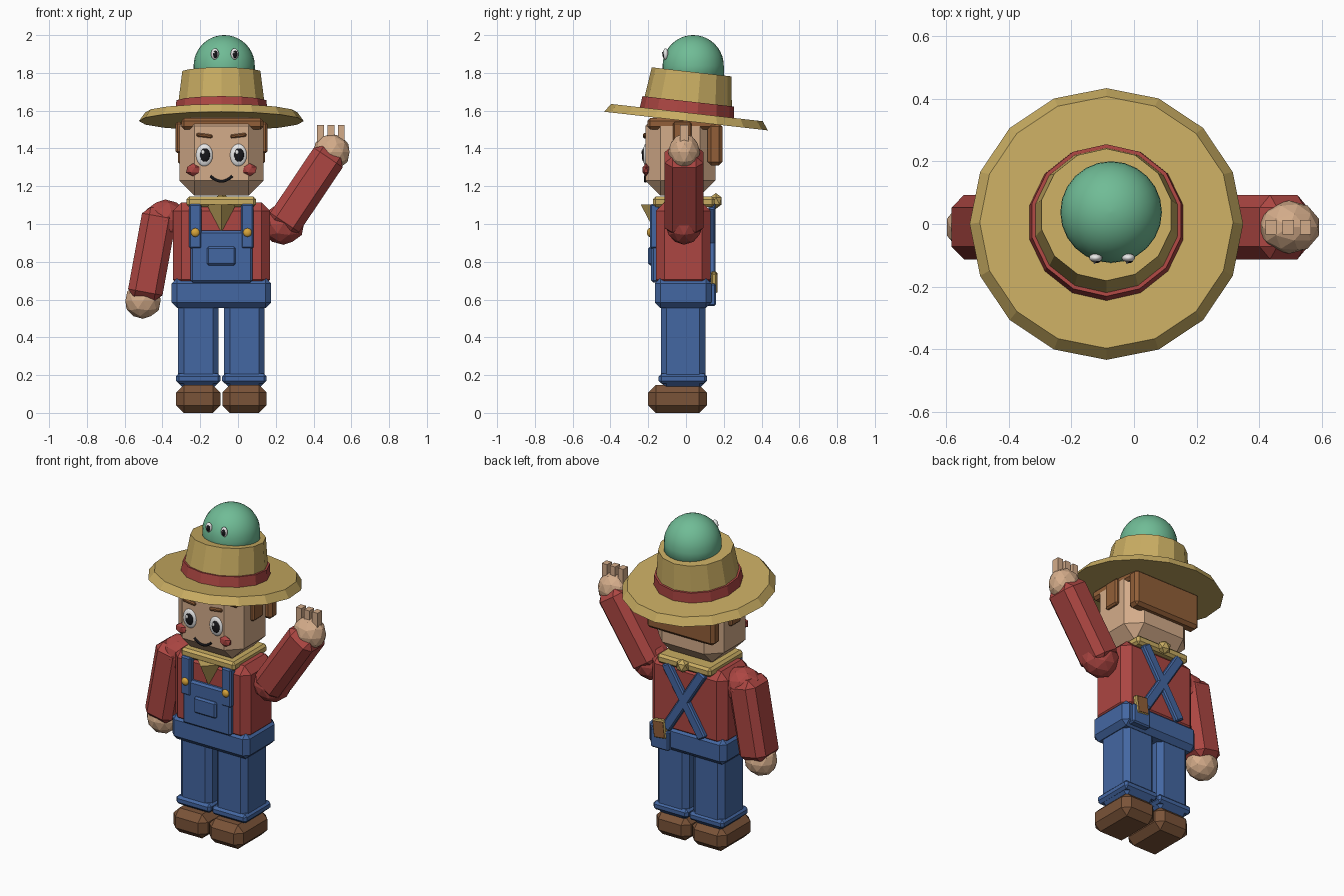
import bpy, bmesh, math
from mathutils import Matrix, Vector

if "Cube" in bpy.data.objects:
    bpy.data.objects.remove(bpy.data.objects["Cube"], do_unlink=True)

CX = -0.088  # body centre line


def material(name, rgb):
    lin = [(c / 255 / 12.92) if c < 11 else ((c / 255 + 0.055) / 1.055) ** 2.4 for c in rgb]
    m = bpy.data.materials.new(name)
    m.use_nodes = True
    m.diffuse_color = (*lin, 1)
    bsdf = m.node_tree.nodes["Principled BSDF"]
    bsdf.inputs["Base Color"].default_value = (*lin, 1)
    bsdf.inputs["Roughness"].default_value = 0.8
    return m


RED = material("shirt red", (172, 70, 66))
BLUE = material("denim blue", (68, 103, 162))
SKIN = material("skin", (212, 172, 138))
STRAW = material("straw", (200, 172, 98))
BOOT = material("boot brown", (122, 83, 56))
HAIR = material("hair brown", (146, 95, 56))
GREEN = material("mint green", (112, 188, 150))
WHITE = material("eye white", (232, 232, 232))
BLACK = material("pupil black", (22, 22, 26))
GOLD = material("button gold", (218, 166, 58))


def finish(bm, name, mat, loc=(0, 0, 0), rot=(0, 0, 0), smooth=False):
    bmesh.ops.recalc_face_normals(bm, faces=bm.faces)
    me = bpy.data.meshes.new(name)
    for f in bm.faces:
        f.smooth = smooth
    bm.to_mesh(me)
    bm.free()
    me.materials.append(mat)
    ob = bpy.data.objects.new(name, me)
    ob.location, ob.rotation_euler = loc, rot
    bpy.context.collection.objects.link(ob)
    return ob


def block(name, mat, loc, size, bevel=0.01, rot=(0, 0, 0)):
    """Chamfered box given by centre and size."""
    bm = bmesh.new()
    bmesh.ops.create_cube(bm, size=1)
    bmesh.ops.scale(bm, vec=size, verts=bm.verts)
    if bevel:
        bmesh.ops.bevel(bm, geom=bm.edges[:], offset=bevel, segments=1, affect='EDGES')
    return finish(bm, name, mat, loc, rot)


def span(name, mat, x, y, z, bevel=0.01):
    """Chamfered box given by its extents."""
    ends = (x, y, z)
    return block(name, mat, [(a + b) / 2 for a, b in ends], [b - a for a, b in ends], bevel)


def gem(name, mat, loc, size, detail=2):
    bm = bmesh.new()
    bmesh.ops.create_icosphere(bm, subdivisions=detail, radius=1)
    bmesh.ops.scale(bm, vec=size, verts=bm.verts)
    return finish(bm, name, mat, loc)


def ball(name, mat, loc, size):
    bm = bmesh.new()
    bmesh.ops.create_uvsphere(bm, u_segments=16, v_segments=10, radius=1)
    bmesh.ops.scale(bm, vec=size, verts=bm.verts)
    return finish(bm, name, mat, loc, smooth=True)


def lathe(name, mat, profile, sides, loc, rot=(0, 0, 0), smooth=False):
    """Closed turned shape from (radius, height) points, bottom to top."""
    bm = bmesh.new()
    rings = []
    for r, z in profile:
        angles = [math.tau * i / sides + math.pi / 2 for i in range(sides)]
        rings.append([bm.verts.new((r * math.cos(a), r * math.sin(a), z)) for a in angles])
    for low, high in zip(rings, rings[1:]):
        for i in range(sides):
            j = (i + 1) % sides
            bm.faces.new((low[i], low[j], high[j], high[i]))
    bm.faces.new(rings[0])
    bm.faces.new(rings[-1])
    return finish(bm, name, mat, loc, rot, smooth)


# Paired parts: legs, boots, bib straps, face features
for s, side in ((-1, "right"), (1, "left")):
    lx = CX + s * 0.122
    span(side + "_boot", BOOT, (lx - 0.117, lx + 0.117), (-0.2, 0.11), (0, 0.148), 0.04)
    span(side + "_leg", BLUE, (lx - 0.107, lx + 0.107), (-0.132, 0.102), (0.13, 0.62), 0.03)
    span(side + "_cuff", BLUE, (lx - 0.118, lx + 0.118), (-0.145, 0.112), (0.155, 0.208), 0.015)

    bx = CX + s * 0.138
    span(side + "_front_strap", BLUE, (bx - 0.033, bx + 0.033), (-0.19, -0.14), (0.87, 1.105), 0.008)
    ball(side + "_button", GOLD, (bx, -0.193, 0.955), (0.023, 0.014, 0.023))
    block(side + "_back_strap", BLUE, (CX, 0.138, 0.9), (0.06, 0.036, 0.47), 0.008,
          (0, s * 0.56, 0))

    ex = CX + s * 0.09
    ball(side + "_eye", WHITE, (ex, -0.212, 1.365), (0.046, 0.017, 0.06))
    ball(side + "_pupil", BLACK, (ex + 0.003, -0.224, 1.365), (0.027, 0.01, 0.036))
    ball(side + "_eye_glint", WHITE, (ex - 0.007, -0.233, 1.38), (0.009, 0.004, 0.011))
    block(side + "_eyebrow", HAIR, (ex, -0.215, 1.468), (0.085, 0.024, 0.02), 0.006,
          (0, -s * 0.12, 0))
    gem(side + "_cheek", RED, (CX + s * 0.15, -0.212, 1.287), (0.042, 0.02, 0.034), 1)
    hx = CX + s * 0.225
    span(side + "_sideburn", HAIR, (hx - 0.018, hx + 0.018), (-0.07, 0.03), (1.375, 1.54), 0.01)

    # Small creature's eyes
    px = -0.07 + s * 0.052
    ball(side + "_creature_eye", WHITE, (px, -0.108, 1.9), (0.021, 0.014, 0.03))
    ball(side + "_creature_pupil", BLACK, (px + 0.002, -0.117, 1.899), (0.013, 0.008, 0.02))
    ball(side + "_creature_glint", WHITE, (px - 0.004, -0.125, 1.907), (0.004, 0.002, 0.005))

# Torso and overalls
span("torso", RED, (-0.345, 0.17), (-0.16, 0.13), (0.66, 1.115), 0.045)
span("overall_waist", BLUE, (-0.352, 0.176), (-0.165, 0.135), (0.555, 0.715), 0.03)
span("bib", BLUE, (-0.252, 0.077), (-0.185, -0.13), (0.69, 0.965), 0.012)
span("bib_pocket", BLUE, (-0.165, -0.012), (-0.2, -0.17), (0.78, 0.88), 0.01)
span("back_pocket", BLUE, (0.01, 0.135), (0.11, 0.158), (0.565, 0.685), 0.008)
block("pocket_book", STRAW, (0.072, 0.148, 0.69), (0.085, 0.03, 0.11), 0.006, (0, 0.12, 0))
block("pocket_book_cover", HAIR, (0.072, 0.163, 0.69), (0.07, 0.006, 0.096), 0, (0, 0.12, 0))

# Neckerchief
span("neckerchief_band", STRAW, (-0.272, 0.096), (-0.175, 0.152), (1.09, 1.145), 0.014)
lathe("neckerchief_point", STRAW, [(0.001, 0), (0.078, 0.145)], 4, (CX, -0.162, 0.958))
gem("neckerchief_knot", STRAW, (CX, 0.158, 1.122), (0.042, 0.036, 0.042), 1)

# Head and hair
span("head", SKIN, (-0.31, 0.135), (-0.215, 0.155), (1.15, 1.6), 0.08)
span("hair_top", HAIR, (-0.3, 0.135), (-0.205, 0.17), (1.5, 1.56), 0.015)
span("hair_back", HAIR, (-0.318, 0.142), (0.115, 0.192), (1.31, 1.535), 0.018)

# Smile
curve = bpy.data.curves.new("smile", 'CURVE')
curve.dimensions = '3D'
curve.bevel_depth = 0.008
curve.bevel_resolution = 1
curve.use_fill_caps = True
line = curve.splines.new('POLY')
line.points.add(8)
for i, p in enumerate(line.points):
    t = i / 4 - 1
    p.co = (CX + 0.058 * t, -0.215, 1.226 + 0.028 * t * t, 1)
curve.materials.append(BLACK)
bpy.context.collection.objects.link(bpy.data.objects.new("smile", curve))


# Arms
def arm(side, start, end, hand, hand_size):
    a, b = Vector(start), Vector(end)
    d = b - a
    block(side + "_sleeve", RED, (a + b) / 2, (0.185, 0.205, d.length), 0.04,
          (0, math.atan2(d.x, d.z), 0))
    gem(side + "_hand", SKIN, hand, hand_size)


arm("right", (-0.41, -0.01, 1.08), (-0.498, -0.01, 0.6), (-0.503, -0.01, 0.593), (0.098, 0.088, 0.095))
gem("right_shoulder", RED, (-0.385, -0.01, 1.02), (0.115, 0.105, 0.11))
arm("left", (0.225, -0.01, 0.975), (0.5, -0.01, 1.385), (0.495, -0.01, 1.38), (0.1, 0.085, 0.098))
gem("left_shoulder", RED, (0.24, -0.01, 1.0), (0.115, 0.1, 0.11))
for i in range(3):
    block("left_finger_%d" % (i + 1), SKIN, (0.437 + 0.055 * i, -0.01, 1.455), (0.036, 0.046, 0.14), 0)

# Tilted straw hat
hat, tilt = (CX, 0, 1.545), (math.radians(-6.5), 0, 0)
lathe("hat_brim", STRAW, [(0.436, 0), (0.404, 0.045)], 16, hat, tilt)
lathe("hat_band", RED, [(0.252, 0.035), (0.244, 0.105)], 14, hat, tilt)
lathe("hat_crown", STRAW, [(0.242, 0.03), (0.212, 0.262)], 14, hat, tilt)

# Small creature sitting in the hat
arc = [math.pi / 2 * i / 10 for i in range(10)]
dome = [(0.162, -0.09)] + [(0.162 * math.cos(t), 0.162 * math.sin(t)) for t in arc]
lathe("creature", GREEN, dome + [(0.002, 0.162)], 24, (-0.073, 0.038, 1.838), smooth=True)
